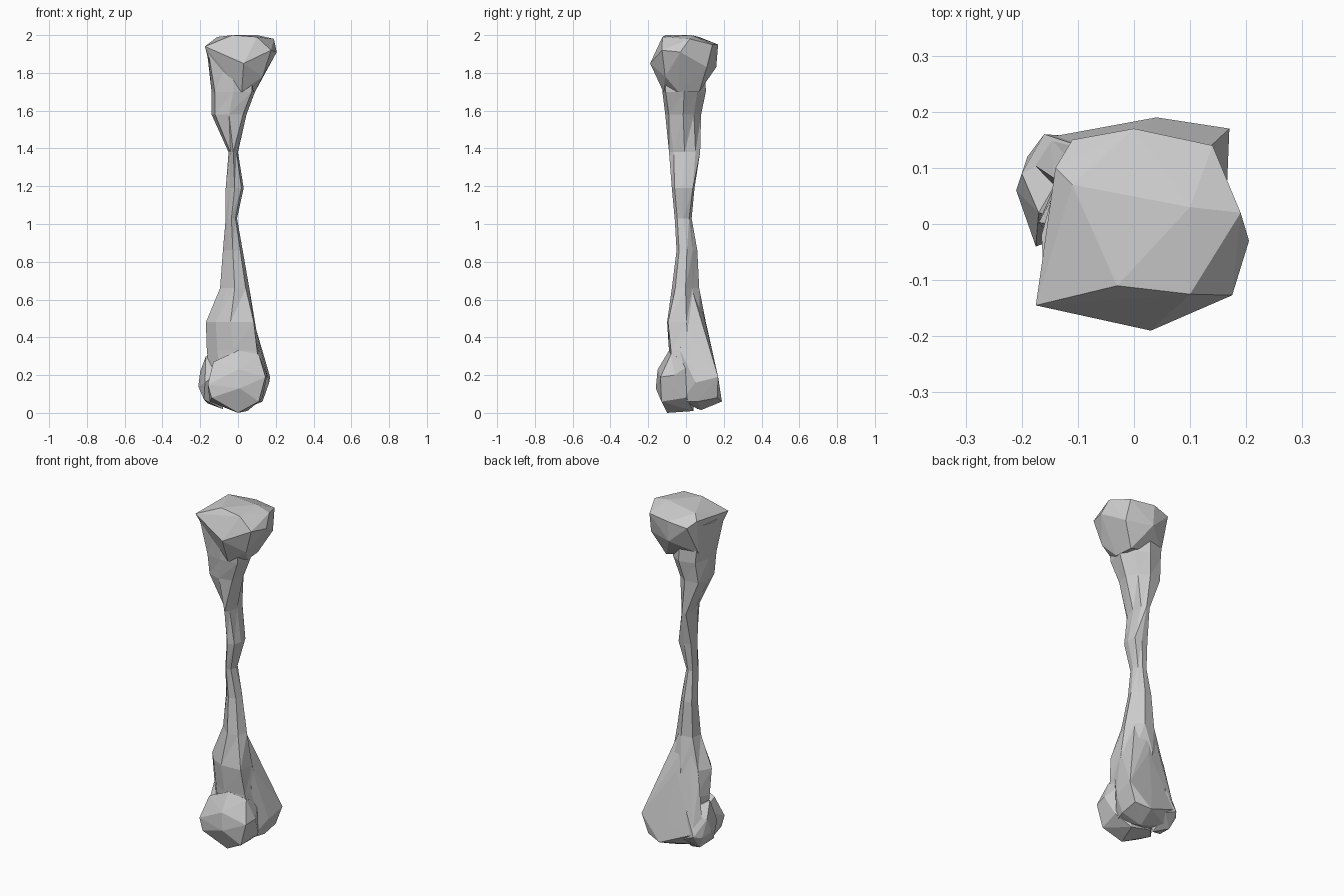
import bpy, bmesh


def finish(name, bm):
    bmesh.ops.recalc_face_normals(bm, faces=bm.faces)
    mesh = bpy.data.meshes.new(name)
    bm.to_mesh(mesh)
    bm.free()
    ob = bpy.data.objects.new(name, mesh)
    bpy.context.collection.objects.link(ob)
    return ob


def loft(name, rings):
    """Eight-sided tube; ring = z, x min, x max, y min, y max, fullness of front-left, back-left and back-right corners."""
    bm = bmesh.new()
    prev = None
    for z, x0, x1, y0, y1, fl, bl, br in rings:
        cx, cy = (x0 + x1) / 2, (y0 + y1) / 2
        rx, ry = (x1 - x0) / 2, (y1 - y0) / 2
        fr = 1.65 - bl
        shape = [(1, 0), (br, br), (0, 1), (-bl, bl), (-1, 0), (-fl, -fl), (0, -1), (fr, -fr)]
        cur = [bm.verts.new((cx + a * rx, cy + b * ry, z)) for a, b in shape]
        if prev:
            for i in range(8):
                j = (i + 1) % 8
                bm.faces.new((prev[i], prev[j], cur[j]))
                bm.faces.new((prev[i], cur[j], cur[i]))
        else:
            bm.faces.new(cur[::-1])
        prev = cur
    bm.faces.new(prev)
    return finish(name, bm)


def hull(name, points):
    """Faceted knob wrapped around a few points."""
    bm = bmesh.new()
    for p in points:
        bm.verts.new(p)
    bmesh.ops.convex_hull(bm, input=bm.verts)
    loose = [v for v in bm.verts if not v.link_faces]
    bmesh.ops.delete(bm, geom=loose, context='VERTS')
    return finish(name, bm)


# Slender shaft, flaring towards both ends
bone = loft("bone", [
    (0.20, -0.15, 0.13, -0.09, 0.12, .6, .75, .7),
    (0.33, -0.165, 0.115, -0.09, 0.12, .6, .75, .7),
    (0.48, -0.17, 0.09, -0.10, 0.105, .6, .7, .7),
    (0.66, -0.095, 0.06, -0.075, 0.07, .5, .9, .5),
    (0.86, -0.08, 0.025, -0.05, 0.06, .55, .9, .55),
    (1.03, -0.065, -0.005, -0.06, 0.03, .6, .95, .7),
    (1.19, -0.065, 0.03, -0.075, 0.045, .5, .9, .85),
    (1.38, -0.05, 0.0, -0.09, 0.075, .6, .95, .7),
    (1.58, -0.14, 0.045, -0.11, 0.08, .8, .85, .6),
    (1.70, -0.14, 0.09, -0.125, 0.105, .85, .8, .6),
    (1.92, -0.165, 0.10, -0.14, 0.10, .95, .8, .6),
])

# Upper head with a flat tilted cap
head = hull("upper_head", [
    (-0.175, -0.145, 1.94), (-0.14, 0.10, 1.96), (-0.11, 0.15, 1.93), (-0.11, 0.07, 1.99),
    (0.0, 0.17, 1.95), (0.10, 0.03, 2.0), (-0.03, -0.11, 2.0), (0.10, -0.125, 1.99),
    (0.19, 0.02, 1.98), (0.175, -0.127, 1.92), (0.205, -0.03, 1.91), (0.03, -0.19, 1.85),
    (0.14, 0.14, 1.95), (0.15, 0.11, 1.83), (0.0, 0.16, 1.83),
    (0.13, -0.11, 1.78), (0.09, -0.04, 1.70), (0.08, 0.07, 1.70), (0.02, -0.12, 1.70),
    (-0.12, -0.07, 1.76), (-0.13, 0.07, 1.76)])

# Front knuckle at the lower end
front_knuckle = hull("front_knuckle", [
    (0.0, -0.09, 0.33), (0.11, -0.08, 0.31), (-0.13, -0.08, 0.27), (-0.16, -0.13, 0.15),
    (0.0, -0.15, 0.23), (0.145, -0.135, 0.19), (0.155, -0.06, 0.20), (-0.14, -0.13, 0.08),
    (0.01, -0.16, 0.13), (0.11, -0.13, 0.06), (0.0, -0.10, 0.0), (-0.15, -0.04, 0.06),
    (0.13, 0.0, 0.08), (0.05, 0.04, 0.01), (-0.08, 0.04, 0.04), (-0.13, 0.02, 0.22),
    (0.11, 0.03, 0.26)])

# Outer knuckle on the left
side_knuckle = hull("side_knuckle", [
    (-0.17, 0.02, 0.30), (-0.20, 0.09, 0.22), (-0.21, 0.06, 0.14), (-0.19, 0.12, 0.12),
    (-0.16, 0.16, 0.13), (-0.09, 0.155, 0.10), (-0.18, 0.0, 0.07), (-0.16, 0.10, 0.05),
    (-0.08, 0.06, 0.02), (-0.10, 0.14, 0.26), (-0.06, 0.0, 0.25), (-0.175, -0.04, 0.16)])

# Broad wedge at the back, pointed at the right
rear_flare = hull("rear_flare", [
    (0.17, 0.17, 0.19), (0.165, 0.05, 0.16), (0.13, 0.165, 0.08), (0.04, 0.19, 0.06),
    (0.11, -0.03, 0.33), (0.01, 0.165, 0.18), (0.02, 0.08, 0.015), (0.13, 0.06, 0.06),
    (0.075, 0.10, 0.42), (-0.01, 0.11, 0.46), (0.085, -0.01, 0.48), (0.02, 0.03, 0.66),
    (-0.07, 0.06, 0.66), (-0.04, -0.02, 0.62), (-0.14, 0.08, 0.44), (-0.185, 0.11, 0.17),
    (-0.15, 0.155, 0.14), (-0.13, 0.10, 0.06), (-0.10, 0.0, 0.06), (0.10, -0.03, 0.06)])

# Fuse the knobs into one faceted bone
for part in (head, front_knuckle, side_knuckle, rear_flare):
    mod = bone.modifiers.new("fuse_" + part.name, 'BOOLEAN')
    mod.operation = 'UNION'
    mod.solver = 'EXACT'
    mod.object = part
bpy.context.view_layer.objects.active = bone
for mod in list(bone.modifiers):
    bpy.ops.object.modifier_apply(modifier=mod.name)
for part in (head, front_knuckle, side_knuckle, rear_flare):
    bpy.data.objects.remove(part)
